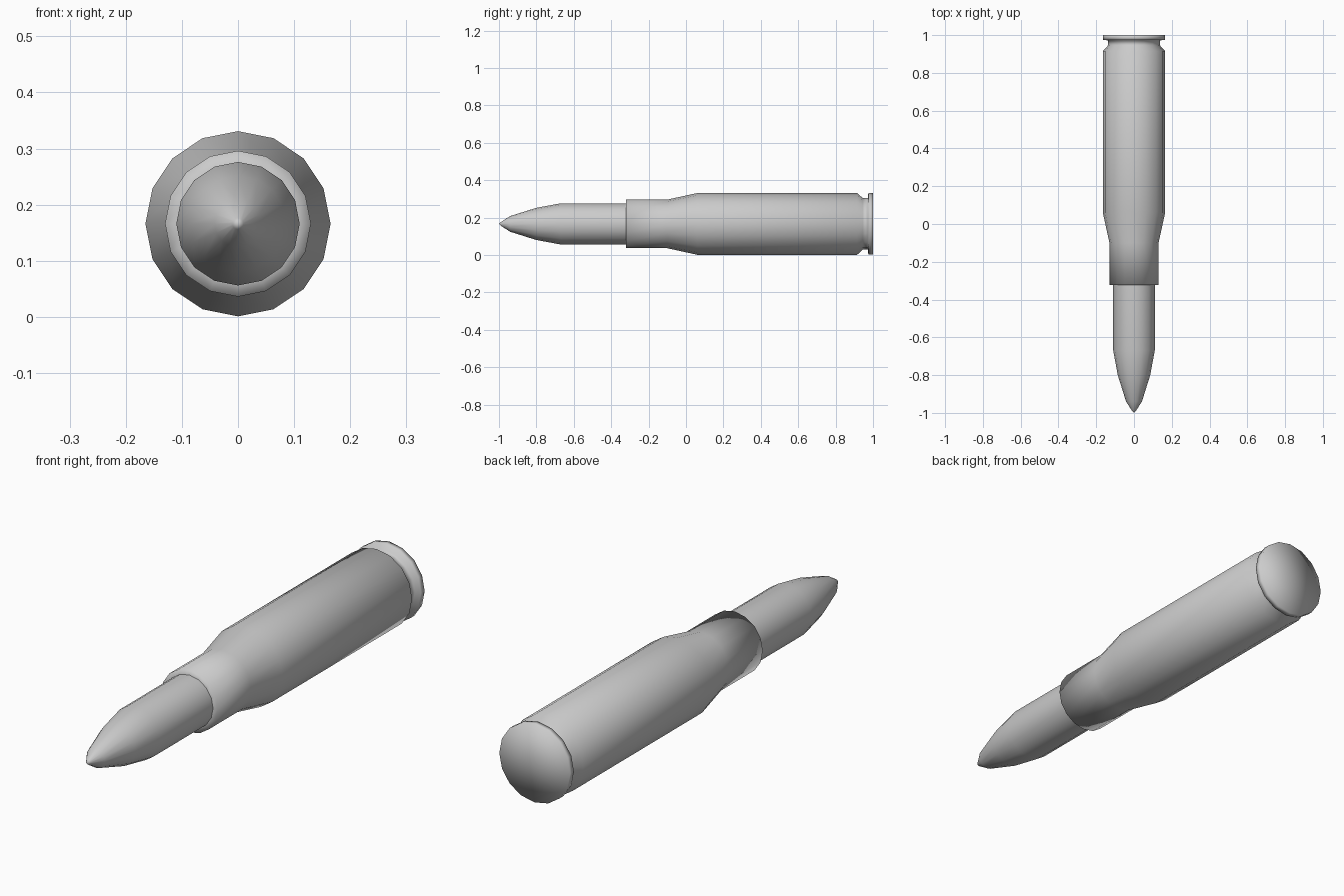
import bpy
import math

SIDES = 16
AXIS_Z = 0.166

if "Cube" in bpy.data.objects:
    bpy.data.objects.remove(bpy.data.objects["Cube"], do_unlink=True)

grey = bpy.data.materials.new("plain grey")
grey.use_nodes = True
colour = (0.6, 0.6, 0.6, 1)
grey.diffuse_color = colour
grey.node_tree.nodes["Principled BSDF"].inputs["Base Color"].default_value = colour


def lathe(name, profile):
    """Turn (y, radius) points around the long axis; radius 0 makes a pole."""
    verts, faces, rings = [], [], []
    for y, r in profile:
        count = SIDES if r else 1
        rings.append([len(verts) + i for i in range(count)])
        for i in range(count):
            a = 2 * math.pi * i / SIDES
            verts.append((r * math.cos(a), y, AXIS_Z + r * math.sin(a)))
    for a, b in zip(rings, rings[1:]):
        for i in range(SIDES):
            j = (i + 1) % SIDES
            quad = [a[i % len(a)], a[j % len(a)], b[j % len(b)], b[i % len(b)]]
            faces.append(list(dict.fromkeys(quad)))
    mesh = bpy.data.meshes.new(name)
    mesh.from_pydata(verts, [], faces)
    mesh.materials.append(grey)
    mesh.shade_smooth()
    mesh.update()
    obj = bpy.data.objects.new(name, mesh)
    bpy.context.collection.objects.link(obj)
    return obj


# Pointed front part, seated inside the neck
lathe("pointed_tip", [(-1.0, 0), (-0.99, 0.01), (-0.94, 0.042), (-0.8, 0.086),
                      (-0.67, 0.11), (-0.28, 0.11)])

# Casing: mouth, neck, shoulder, body, groove, rim and base
lathe("casing", [(-0.322, 0.1), (-0.322, 0.13), (-0.1, 0.13), (0.06, 0.165),
                 (0.915, 0.165), (0.945, 0.138), (0.972, 0.138),
                 (0.975, 0.164), (1.0, 0.164), (1.0, 0)])
